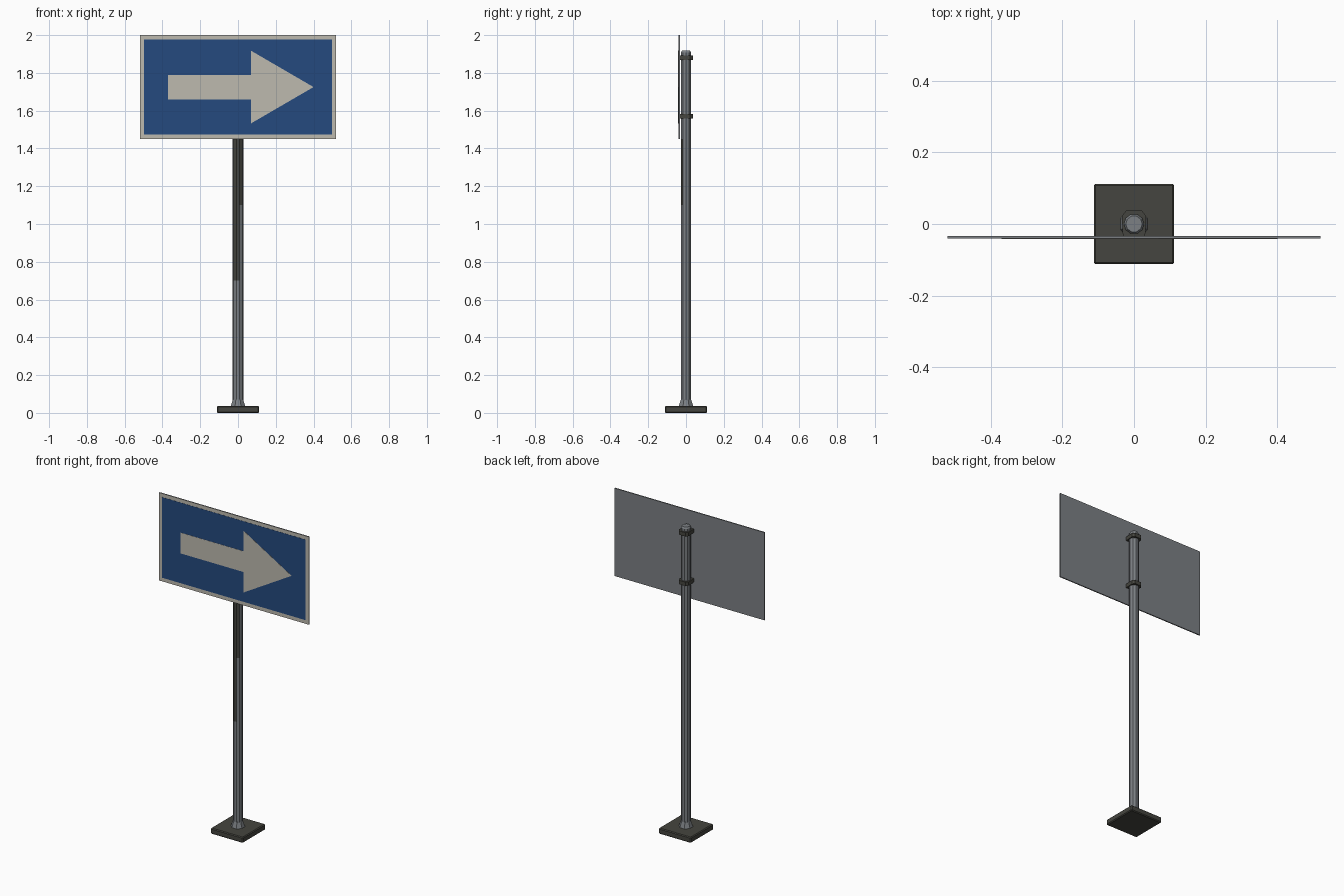
import bpy, bmesh, math

if "Cube" in bpy.data.objects:
    bpy.data.objects.remove(bpy.data.objects["Cube"])


def material(name, rgb):
    m = bpy.data.materials.new(name)
    m.diffuse_color = (*rgb, 1)
    m.use_nodes = True
    m.node_tree.nodes["Principled BSDF"].inputs["Base Color"].default_value = m.diffuse_color
    return m


STEEL = material("galvanised grey", (0.20, 0.215, 0.23))
DARK = material("dark metal", (0.06, 0.06, 0.05))
WHITE = material("off white", (0.51, 0.49, 0.43))
BLUE = material("sign blue", (0.018, 0.068, 0.21))


def finish(name, bm, mats, bevel=0):
    bmesh.ops.recalc_face_normals(bm, faces=bm.faces)
    me = bpy.data.meshes.new(name)
    bm.to_mesh(me)
    bm.free()
    for m in mats:
        me.materials.append(m)
    ob = bpy.data.objects.new(name, me)
    bpy.context.collection.objects.link(ob)
    if bevel:
        b = ob.modifiers.new("bevel", 'BEVEL')
        b.width, b.segments = bevel, 1
    return ob


def prism(name, pts, depth, mats, bevel=0):
    """Extrude a flat outline of 3D points along a depth vector."""
    bm = bmesh.new()
    f = bm.faces.new([bm.verts.new(p) for p in pts])
    ext = bmesh.ops.extrude_face_region(bm, geom=[f], use_keep_orig=True)
    bmesh.ops.translate(bm, vec=depth,
                        verts=[v for v in ext["geom"] if isinstance(v, bmesh.types.BMVert)])
    return finish(name, bm, mats, bevel)


def lathe(name, profile, sides, mats, rule=None):
    """Stack rings of (radius, z) with a flat face towards the front."""
    bm = bmesh.new()
    rings = []
    for r, z in profile:
        angs = [-math.pi / 2 + (i + 0.5) * 2 * math.pi / sides for i in range(sides)]
        rings.append([bm.verts.new((r * math.cos(a), r * math.sin(a), z)) for a in angs])
    for a, b in zip(rings, rings[1:]):
        for i in range(sides):
            j = (i + 1) % sides
            bm.faces.new((a[i], a[j], b[j], b[i]))
    bm.faces.new(rings[0][::-1])
    bm.faces.new(rings[-1])
    if rule:
        for f in bm.faces:
            f.material_index = rule(f.calc_center_median())
    return finish(name, bm, mats)


def rect(x, z0, z1, y):
    return [(-x, y, z0), (x, y, z0), (x, y, z1), (-x, y, z1)]


# Base plate and tapered collar
B = 0.112
prism("base_plate", [(-B, -B, 0), (B, -B, 0), (B, B, 0), (-B, B, 0)],
      (0, 0, 0.036), [DARK], 0.005)
lathe("base_collar", [(0.042, 0.034), (0.038, 0.045), (0.029, 0.072)], 8, [STEEL])


# Pole, with a dark weathered strip on the upper front faces
def weathered(c):
    if c.y > -0.015 or c.z > 1.45:
        return 0
    return int(c.z > (1.1 if c.x > 0.01 else 0.7))


lathe("pole", [(0.0285, 0.03), (0.0285, 0.7), (0.0285, 1.1), (0.0285, 1.45),
               (0.0285, 1.908), (0.023, 1.918)], 10, [STEEL, DARK], weathered)

# Clamps holding the panel to the pole
for n, z in (("lower", 1.57), ("upper", 1.88)):
    prism(n + "_clamp",
          [(-0.031, -0.034, z - 0.012), (0.031, -0.034, z - 0.012), (0.034, 0.022, z - 0.012),
           (0.022, 0.037, z - 0.012), (-0.022, 0.037, z - 0.012), (-0.034, 0.022, z - 0.012)],
          (0, 0, 0.024), [DARK])

# Sign panel: grey sheet with a white front face
panel = prism("sign_panel", rect(0.52, 1.45, 2.0, -0.033), (0, -0.007, 0), [STEEL, WHITE])
for p in panel.data.polygons:
    p.material_index = int(p.normal.y < -0.5)

# Blue field and arrow as thin plates
prism("blue_field", rect(0.497, 1.473, 1.977, -0.039), (0, -0.002, 0), [BLUE])
arrow = [(-0.37, 1.66), (0.068, 1.66), (0.068, 1.532), (0.40, 1.725),
         (0.068, 1.918), (0.068, 1.79), (-0.37, 1.79)]
prism("arrow", [(x, -0.040, z) for x, z in arrow], (0, -0.002, 0), [WHITE])
